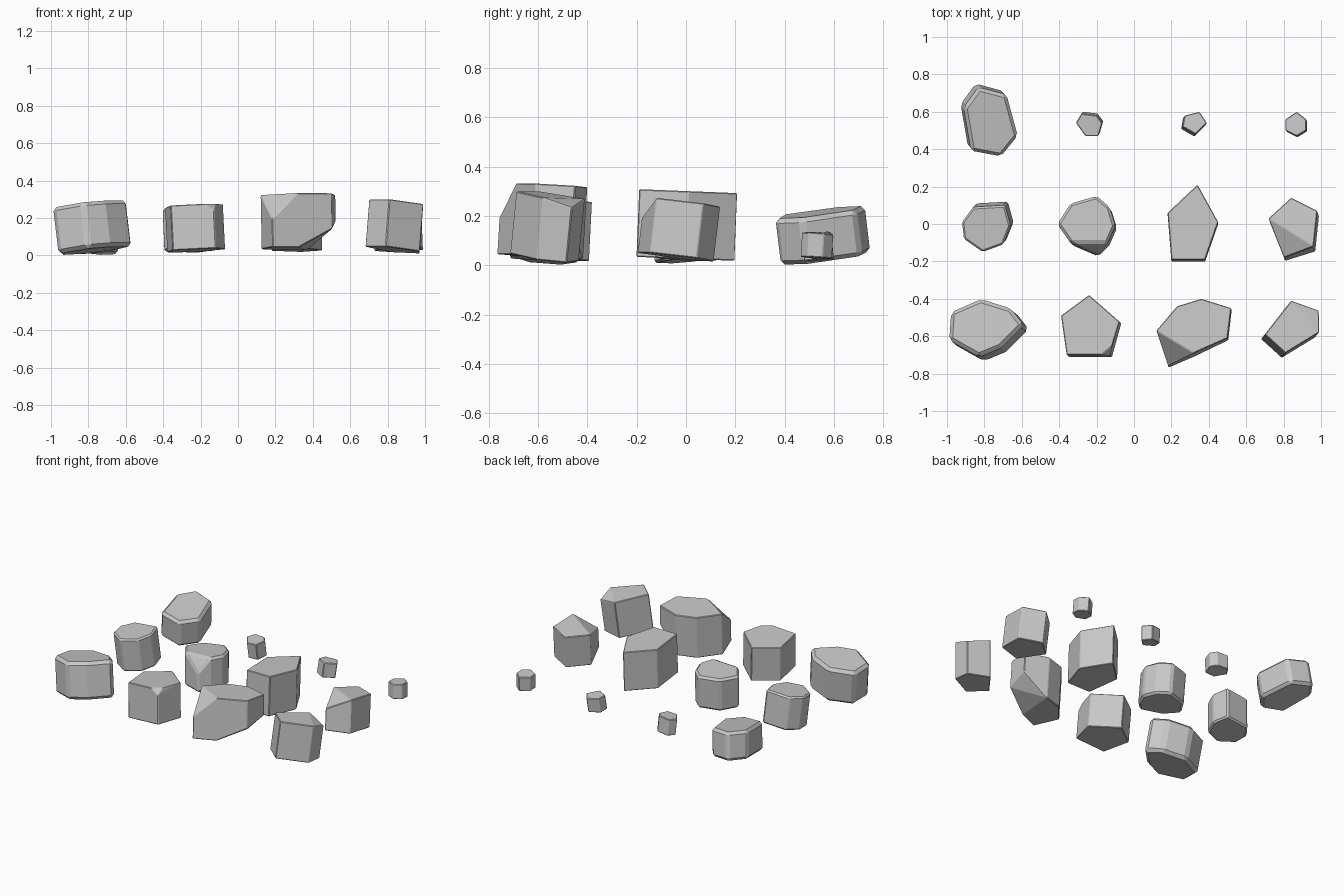
import bpy
import bmesh
from math import radians
from mathutils import Vector

cube = bpy.data.objects.get("Cube")
if cube:
    bpy.data.objects.remove(cube)

# One stone colour for every rock
stone = bpy.data.materials.new("stone_grey")
stone.use_nodes = True
grey = (0.58, 0.58, 0.58, 1)
stone.diffuse_color = grey
stone.node_tree.nodes["Principled BSDF"].inputs["Base Color"].default_value = grey


def rock(name, center, height, tilt, outline, bevel=0.004, chips=None, undercut=None):
    """Tilted prism under a top outline (in hundredths), as a convex hull.
    chips lowers top corners, undercut raises bottom corners, by index."""
    chips, undercut = chips or {}, undercut or {}
    slope_x, slope_y = tilt
    axis = Vector((-slope_x, -slope_y, 1)).normalized()
    center = Vector(center)
    bm = bmesh.new()
    for i, (px, py) in enumerate(outline):
        x, y = px / 100, py / 100
        top = center + Vector((x, y, slope_x * x + slope_y * y))
        for depth in (chips.get(i, 0), height - undercut.get(i, 0)):
            corner = top - axis * depth
            corner.z = max(corner.z, 0)
            bm.verts.new(corner)
    bmesh.ops.convex_hull(bm, input=bm.verts[:])
    loose = [v for v in bm.verts if not v.link_faces]
    bmesh.ops.delete(bm, geom=loose, context='VERTS')
    bmesh.ops.dissolve_limit(bm, angle_limit=radians(3), verts=bm.verts[:], edges=bm.edges[:])
    bmesh.ops.recalc_face_normals(bm, faces=bm.faces[:])
    mesh = bpy.data.meshes.new(name)
    bm.to_mesh(mesh)
    bm.free()
    mesh.materials.append(stone)
    obj = bpy.data.objects.new(name, mesh)
    bpy.context.collection.objects.link(obj)
    # Worn edges
    worn = obj.modifiers.new("worn_edges", 'BEVEL')
    worn.width = bevel
    worn.segments = 1
    worn.limit_method = 'ANGLE'
    worn.angle_limit = radians(25)
    return obj


# Front row: large stones
rock("front_rounded_rock", (-0.80, -0.57, 0.275), 0.25, (0.12, -0.1),
     [(-18, 10), (-2, 17), (14, 12), (21, 3), (9, -9), (-3, -14), (-19, -5)], bevel=0.02)
rock("front_pentagon_rock", (-0.23, -0.54, 0.265), 0.24, (0.05, -0.05),
     [(-1, 16), (15, 2), (11, -11), (10, -16), (5, -16), (-13, -16), (-16, 5)],
     chips={3: 0.04})
rock("front_chipped_rock", (0.33, -0.55, 0.325), 0.29, (0.02, -0.06),
     [(-10, 11), (3, 15), (19, 10), (17, -6), (-1, -14), (-15, -20), (-21, -2)],
     chips={5: 0.14}, undercut={2: 0.15, 3: 0.1})
rock("front_corner_rock", (0.85, -0.57, 0.285), 0.255, (-0.08, -0.1),
     [(-1, 16), (14, 11), (14, -1), (-4, -12), (-15, -2)], chips={1: 0.03})

# Middle row: medium stones
rock("middle_round_rock", (-0.79, -0.01, 0.25), 0.23, (0.07, 0.09),
     [(-7, 10), (10, 11), (13, 0), (9, -10), (-2, -14), (-12, -7), (-13, 2)], bevel=0.01)
rock("middle_wedge_rock", (-0.25, 0, 0.255), 0.23, (0.04, -0.06),
     [(-9, 11), (5, 15), (12, 9), (15, -1), (11, -10), (5, -16), (-9, -10), (-16, 0)],
     bevel=0.014, chips={5: 0.1})
rock("middle_pointed_rock", (0.32, -0.02, 0.302), 0.275, (0, -0.04),
     [(2, 23), (13, 3), (6, -17), (-12, -17), (-14, 8)])
rock("middle_slanted_rock", (0.85, 0, 0.255), 0.225, (0.04, -0.12),
     [(-1, 14), (13, 7), (11, -12), (-5, -17), (-13, 3)], chips={3: 0.08})

# Back row: one long slab and three pebbles
rock("back_slab_rock", (-0.80, 0.56, 0.22), 0.19, (-0.1, 0.12),
     [(-3, 17), (12, 13), (18, -9), (9, -20), (-7, -17), (-11, 6)], bevel=0.018)
rock("back_left_pebble", (-0.24, 0.53, 0.13), 0.11, (0.05, 0.1),
     [(-4, 6), (4, 5), (7, 1), (5, -6), (-2, -6), (-7, 1)])
rock("back_middle_pebble", (0.32, 0.53, 0.13), 0.1, (-0.08, -0.12),
     [(-5, 5), (3, 7), (7, 1), (1, -5), (-6, -1)])
rock("back_right_pebble", (0.87, 0.53, 0.13), 0.1, (0.04, -0.06),
     [(0, 7), (5, 3), (5, -3), (0, -6), (-6, -3), (-6, 3)])
